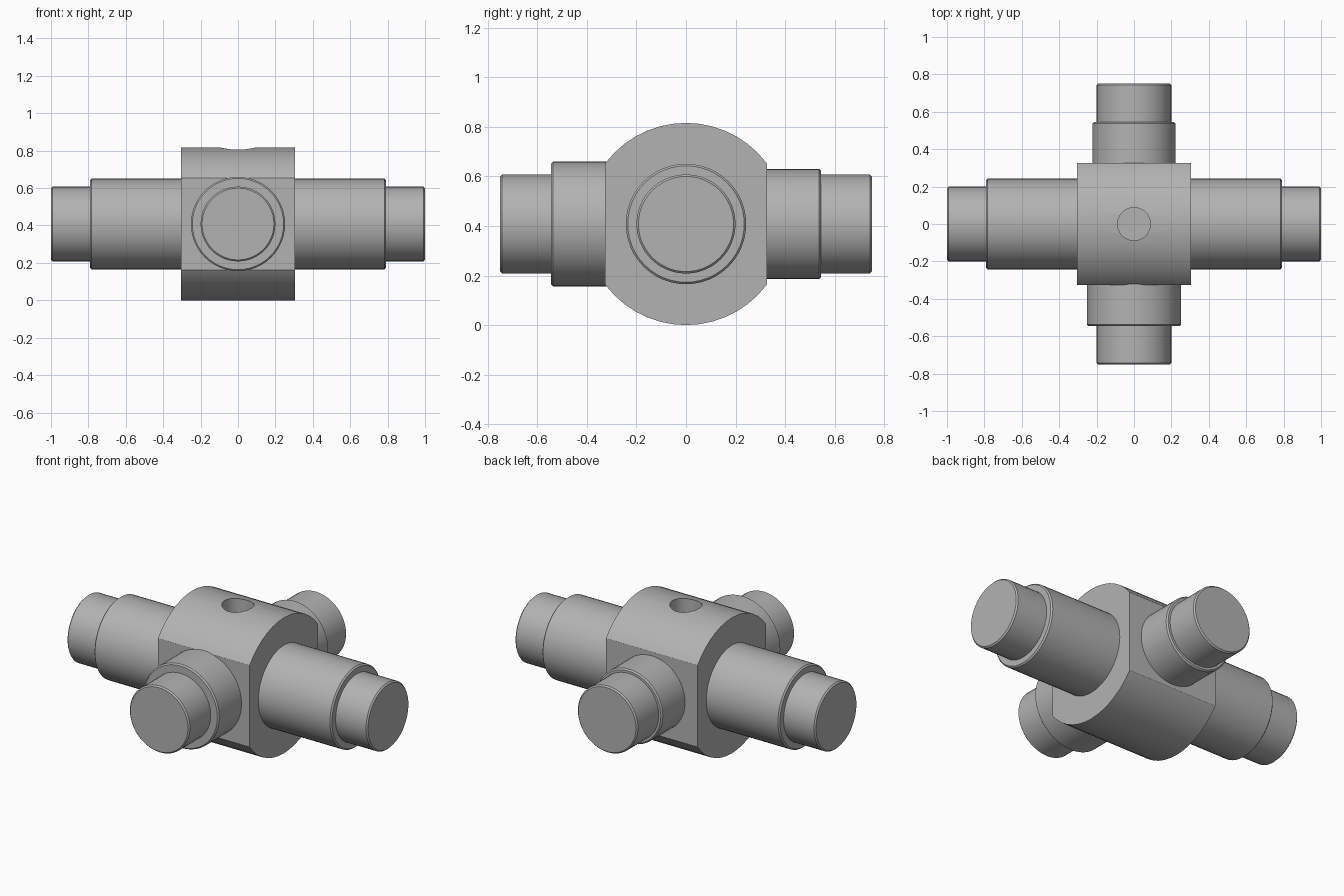
import bpy, bmesh, math
from mathutils import Matrix, Vector

if "Cube" in bpy.data.objects:
    bpy.data.objects.remove(bpy.data.objects["Cube"], do_unlink=True)

CENTRE = Vector((0, 0, 0.408))
HUB_RADIUS, HUB_HALF, FLAT = 0.408, 0.305, 0.326

steel = bpy.data.materials.new("grey steel")
steel.use_nodes = True
grey = (0.45, 0.45, 0.45, 1)
steel.diffuse_color = grey
steel.node_tree.nodes["Principled BSDF"].inputs["Base Color"].default_value = grey


def add_object(name, bm):
    bmesh.ops.recalc_face_normals(bm, faces=bm.faces)
    mesh = bpy.data.meshes.new(name)
    bm.to_mesh(mesh)
    bm.free()
    mesh.materials.append(steel)
    obj = bpy.data.objects.new(name, mesh)
    bpy.context.collection.objects.link(obj)
    return obj


def select(obj):
    bpy.ops.object.select_all(action='DESELECT')
    obj.select_set(True)
    bpy.context.view_layer.objects.active = obj


def smooth(obj):
    select(obj)
    bpy.ops.object.shade_smooth_by_angle(angle=math.radians(30))


def stepped_shaft(name, direction, start, step, end, collar_r, tip_r, segments=48):
    """Turned shaft: a wide collar, then a thinner tip, with small chamfers."""
    c = 0.008
    profile = [(0, start), (collar_r, start), (collar_r, step - c), (collar_r - c, step),
               (tip_r, step), (tip_r, end - c), (tip_r - c, end), (0, end)]
    bm = bmesh.new()
    verts = [bm.verts.new((r, 0, h)) for r, h in profile]
    edges = [bm.edges.new(pair) for pair in zip(verts, verts[1:])]
    bmesh.ops.spin(bm, geom=verts + edges, cent=(0, 0, 0), axis=(0, 0, 1),
                   angle=math.tau, steps=segments)
    bmesh.ops.remove_doubles(bm, verts=bm.verts, dist=0.0001)
    turn = Vector((0, 0, 1)).rotation_difference(Vector(direction)).to_matrix().to_4x4()
    bm.transform(Matrix.Translation(CENTRE) @ turn)
    smooth(add_object(name, bm))


# Hub: round bar along x with flats cut at the front and back
bm = bmesh.new()
bmesh.ops.create_cone(bm, cap_ends=True, segments=48, radius1=HUB_RADIUS,
                      radius2=HUB_RADIUS, depth=2 * HUB_HALF)
bm.transform(Matrix.Translation(CENTRE) @ Matrix.Rotation(math.pi / 2, 4, 'Y'))
for side in (-1, 1):
    cut = bmesh.ops.bisect_plane(bm, geom=bm.verts[:] + bm.edges[:] + bm.faces[:],
                                 plane_co=(0, side * FLAT, 0), plane_no=(0, side, 0),
                                 clear_outer=True)
    rim = [e for e in cut["geom_cut"] if isinstance(e, bmesh.types.BMEdge)]
    bmesh.ops.holes_fill(bm, edges=rim)
hub = add_object("hub", bm)

# Blind hole in the top of the hub
bm = bmesh.new()
bmesh.ops.create_cone(bm, cap_ends=True, segments=32, radius1=0.088, radius2=0.088, depth=0.4)
bm.transform(Matrix.Translation((0, 0, 0.8)))
drill = add_object("hole_cutter", bm)
drill.hide_render = True
boolean = hub.modifiers.new("top hole", 'BOOLEAN')
boolean.operation = 'DIFFERENCE'
boolean.solver = 'EXACT'
boolean.object = drill
select(hub)
bpy.ops.object.modifier_apply(modifier=boolean.name)
bpy.data.objects.remove(drill, do_unlink=True)
smooth(hub)

# Long side arms
for name, side in (("left_arm", 1), ("right_arm", -1)):
    stepped_shaft(name, (side, 0, 0), 0.29, 0.79, 1.0, 0.243, 0.2)

# Short front and back arms with different collars
stepped_shaft("front_arm", (0, -1, 0), 0.31, 0.545, 0.75, 0.252, 0.2)
stepped_shaft("back_arm", (0, 1, 0), 0.31, 0.545, 0.75, 0.222, 0.2)
